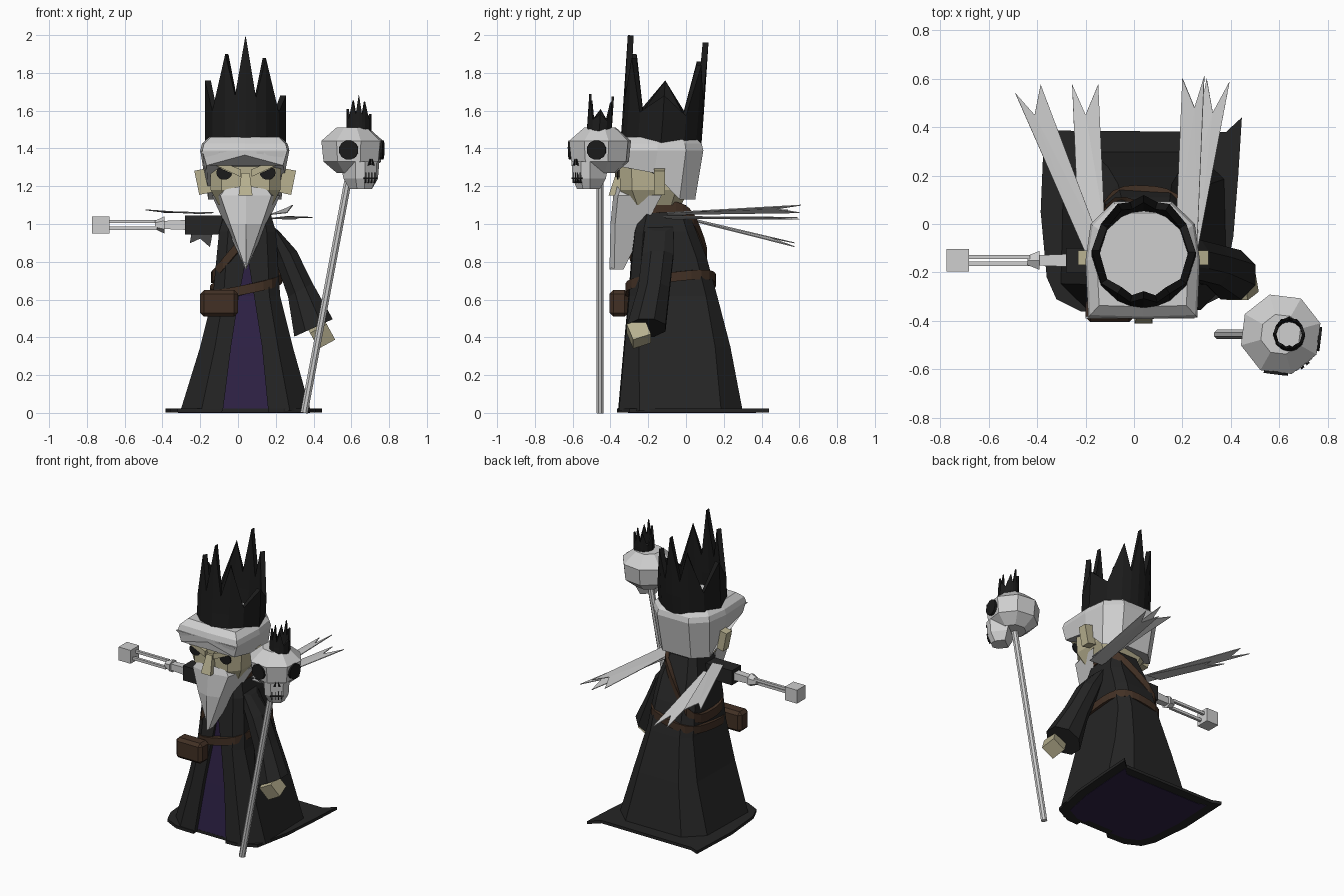
import bpy, bmesh, math
from mathutils import Vector, Matrix

if "Cube" in bpy.data.objects:
    bpy.data.objects.remove(bpy.data.objects["Cube"])


def material(name, r, g, b):
    m = bpy.data.materials.new(name)
    m.diffuse_color = (r, g, b, 1)
    m.use_nodes = True
    m.node_tree.nodes["Principled BSDF"].inputs["Base Color"].default_value = m.diffuse_color
    return m


BLACK = material("black cloth", 0.018, 0.018, 0.018)
COAL = material("coal", 0.011, 0.011, 0.011)
GREY = material("pale grey", 0.62, 0.62, 0.62)
CREAM = material("cream skin", 0.48, 0.44, 0.28)
PURPLE = material("purple lining", 0.028, 0.016, 0.062)
BROWN = material("brown leather", 0.055, 0.03, 0.018)


def make(name, verts, faces, *mats, thick=0):
    me = bpy.data.meshes.new(name)
    me.from_pydata([tuple(v) for v in verts], [], faces)
    bm = bmesh.new()
    bm.from_mesh(me)
    bmesh.ops.recalc_face_normals(bm, faces=bm.faces)
    bm.to_mesh(me)
    bm.free()
    for m in mats:
        me.materials.append(m)
    ob = bpy.data.objects.new(name, me)
    bpy.context.collection.objects.link(ob)
    if thick:
        s = ob.modifiers.new("thickness", "SOLIDIFY")
        s.thickness = thick
        s.offset = 0 if thick < 0.01 else -1
    return ob


def loft(name, rings, *mats, closed=False):
    n, k = len(rings[0]), len(rings)
    faces = [(i * n + j, i * n + (j + 1) % n, (i + 1) % k * n + (j + 1) % n, (i + 1) % k * n + j)
             for i in range(k if closed else k - 1) for j in range(n)]
    if not closed:
        faces += [tuple(range(n)), tuple(range((k - 1) * n, k * n))]
    return make(name, [v for r in rings for v in r], faces, *mats)


def box(name, c, size, mat, rot=None):
    m = rot or Matrix.Identity(3)
    ring = lambda z: [Vector(c) + m @ Vector((x * size[0] / 2, y * size[1] / 2, z * size[2] / 2))
                      for x, y in ((-1, -1), (1, -1), (1, 1), (-1, 1))]
    return loft(name, [ring(-1), ring(1)], mat)


def tube(name, p1, p2, r1, r2, sides, mat):
    p1, p2 = Vector(p1), Vector(p2)
    q = (p2 - p1).to_track_quat('Z', 'Y')
    ring = lambda p, r: [p + q @ Vector((r * math.cos(a), r * math.sin(a), 0))
                         for a in (2 * math.pi * (i + 0.5) / sides for i in range(sides))]
    return loft(name, [ring(p1, r1), ring(p2, r2)], mat)


# Robe: (z, centre x, half width, front y, back y, half width of front opening)
ROWS = [(0.01, .04, .345, -.36, .30, .12), (.35, .045, .245, -.33, .235, .082),
        (.62, .045, .178, -.305, .165, .04), (.82, .048, .162, -.29, .11, .004),
        (.96, .05, .15, -.275, .055, .003), (1.1, .05, .11, -.235, .0, .002)]


def robe_at(z):
    z = min(max(z, ROWS[0][0]), ROWS[-1][0])
    for a, b in zip(ROWS, ROWS[1:]):
        if z <= b[0]:
            t = (z - a[0]) / (b[0] - a[0])
            return [p + (q - p) * t for p, q in zip(a, b)]


def robe_outline(z):
    z, cx, hx, yf, yb, w = robe_at(z)
    c = hx * 0.33
    half = [(w, yf + min(.03, w)), (w, yf), (hx * .68, yf + .005), (hx, yf + c), (hx * .97, yb - c), (hx * .62, yb)]
    return [(cx + x, y, z) for x, y in half] + [(cx - x, y, z) for x, y in reversed(half)]


robe = loft("robe", [robe_outline(r[0]) for r in ROWS], BLACK, PURPLE)
for p in robe.data.polygons:       # recessed front panel shows the lining
    if p.index < 36 and p.index % 12 == 11:
        p.material_index = 1

# Flared hem with a front notch, and the lining underneath
HEM = [(.16, -.33), (.16, -.365), (.24, -.36), (.36, -.30), (.41, -.05), (.43, .2), (.445, .44), (.38, .38),
       (-.31, .385), (-.37, .41), (-.385, .05), (-.36, -.22), (-.32, -.31), (-.22, -.36), (-.085, -.365), (-.085, -.33)]
loft("hem", [[(x, y, z) for x, y in HEM] for z in (0.002, .022)], BLACK)
loft("lining", [[(.04 + (x - .04) * .84, y * .84, z) for x, y in HEM] for z in (0, .005)], PURPLE)


# Belt and shoulder strap hug the robe along tilted planes
def strap(name, height, plane, z0):
    rings = []
    for i in range(28):
        a = 2 * math.pi * i / 28
        z = z0
        for _ in range(12):
            _, cx, hx, yf, yb, _ = robe_at(z)
            cy, hy = (yf + yb) / 2, (yb - yf) / 2
            ca, sa = math.cos(a), math.sin(a)
            k = 1 / (abs(ca) ** 3.2 + abs(sa) ** 3.2) ** (1 / 3.2)
            x, y = cx + hx * k * ca, cy + hy * k * sa
            z = .5 * z + .5 * plane(x, y)
        d = Vector((ca, sa, 0)) * .018
        p = Vector((x, y, z))
        up = Vector((0, 0, height / 2))
        rings.append([p - d - up, p + d - up, p + d + up, p - d + up])
    return loft(name, rings, BROWN, closed=True)


strap("belt", .05, lambda x, y: .68 + .22 * (x - .04) + .12 * (y + .08), .68)
strap("shoulder_strap", .06, lambda x, y: min(1.1, .93 + 1.3 * (x - .04)), .93)
pouch = box("pouch", (-.1, -.355, .58), (.2, .1, .14), BROWN)
bev = pouch.modifiers.new("soft edges", "BEVEL")
bev.width, bev.segments = .02, 1

# Hanging sleeve and hand
def sleeve_ring(c, rx, ry, tilt):
    return [(c[0] + rx * math.cos(a), c[1] + ry * math.sin(a), c[2] + tilt * math.cos(a))
            for a in (math.pi * (i + .5) / 4 for i in range(8))]


loft("sleeve", [sleeve_ring((.17, -.14, 1.0), .05, .08, -.04), sleeve_ring((.255, -.15, .83), .06, .09, .03),
                sleeve_ring((.33, -.17, .65), .07, .09, .04), sleeve_ring((.4, -.21, .45), .11, .11, .05)], BLACK)
box("hand", (.44, -.25, .42), (.1, .1, .1), CREAM, Matrix.Rotation(-.5, 3, 'Y') @ Matrix.Rotation(.35, 3, 'X'))

# Outstretched skeletal arm
box("short_sleeve", (-.18, -.15, .995), (.2, .1, .1), BLACK)
tube("upper_arm", (-.27, -.15, .995), (-.4, -.15, .995), .037, .03, 4, GREY)
tube("elbow", (-.39, -.15, .995), (-.44, -.15, .995), .045, .022, 6, GREY)
for s in (-1, 1):
    box("forearm_rod", (-.56, -.15 + s * .014, .995 + s * .018), (.26, .018, .018), GREY)
box("bone_hand", (-.727, -.15, .995), (.092, .092, .092), GREY)

# Torn scarf tails trailing behind: root edge, two tips, notch
TAILS = [((-.2, -.12, 1.055), (-.13, -.1, 1.06), (-.385, .575, 1.06), (-.41, .45, 1.065), (-.49, .54, 1.075)),
         ((-.23, -.02, 1.04), (-.12, -.02, 1.03), (-.148, .575, .88), (-.2, .45, .925), (-.255, .575, .9)),
         ((.17, -.1, 1.05), (.26, -.1, 1.06), (.29, .61, 1.1), (.25, .48, 1.08), (.2, .6, 1.06)),
         ((.17, -.1, 1.03), (.26, -.12, 1.04), (.395, .59, 1.035), (.325, .46, 1.035), (.3, .6, 1.025))]
for t in TAILS:
    make("scarf_tail", t, [(0, 1, 3), (0, 3, 4), (1, 2, 3)], GREY, thick=.005)

# Head, ears, nose and eyes
def head_ring(z, s):
    half = [(.13, -.355), (.19, -.29), (.19, -.05), (.12, .02)]
    return [(.04 + x * s, -.16 + (y + .16) * s, z) for x, y in half + [(-x, y) for x, y in reversed(half)]]


loft("head", [head_ring(1.1, .75), head_ring(1.18, .97), head_ring(1.4, 1)], CREAM)
for s in (-1, 1):
    box("ear", (.038 + s * .222, -.14, 1.225), (.07, .06, .13), CREAM, Matrix.Rotation(s * .2, 3, 'Y'))
    # scowling eye: disc with its top cut on a slope
    pts = []
    for i in range(14):
        a = 2 * math.pi * i / 14
        x, z = .042 * math.cos(a), .038 * math.sin(a)
        pts.append((.042 + s * (.115 + x), -.361, 1.272 + min(z, .014 + .45 * x)))
    make("eye", pts, [tuple(range(14))], COAL, thick=.008)
    # sloping brow
    make("brow", [(.042 + s * x, y, z) for x, z in ((.03, 1.25), (.17, 1.315), (.17, 1.345), (.03, 1.29))
                  for y in (-.35, -.377)],
         [(0, 2, 4, 6), (1, 3, 5, 7), (0, 1, 3, 2), (2, 3, 5, 4), (4, 5, 7, 6), (6, 7, 1, 0)], CREAM)
loft("nose", [[(.04 + x * w, y, z) for x, y in ((-1, -.33), (-1, f), (1, f), (1, -.33))]
              for z, w, f in ((1.15, .037, -.41), (1.27, .022, -.37))], CREAM)

# Beard: tapering wedge with a pointed tip
loft("beard", [[(.042 + x * w, y, z + dz * abs(x)) for x, y in ((-1, b + .07), (-.75, f + .025), (0, f), (.75, f + .025),
                                                          (1, b + .07), (.6, b), (-.6, b))]
               for z, w, f, b, dz in ((.76, .002, -.405, -.4, 0), (1.0, .112, -.4, -.28, 0),
                                      (1.15, .18, -.385, -.2, 0), (1.205, .15, -.372, -.2, -.03))], GREY)

# Hair: cap dropping lower at the back
OUT = [(0, -.392), (.225, -.385), (.236, -.15), (.215, 0), (.12, .092)]
OUT += [(-x, y) for x, y in reversed(OUT[1:])]


def hair_low(x, y):
    if y < -.39:
        return 1.365
    return 1.31 if y < -.3 else 1.27 if y < -.1 else 1.13


def hair_ring(s, zf, shift=0):
    return [(.036 + x * s, -.14 + (y + .14) * s + shift, zf(x, y)) for x, y in OUT]


loft("hair", [hair_ring(.9, hair_low, -.02), hair_ring(1, lambda x, y: 1.39), hair_ring(.96, lambda x, y: 1.425),
              hair_ring(.8, lambda x, y: 1.46)], GREY)
# Ragged fringe
for x, w, d in ((-.15, .05, .07), (-.07, .045, .05), (.02, .05, .045), (.1, .04, .06), (.19, .06, .07)):
    make("fringe_lock", [(x - w, -.385, 1.385), (x + w, -.385, 1.385), (x + w * .5, -.372, 1.385 - d)],
         [(0, 1, 2)], GREY, thick=.008)

# Spiked crowns
SPIKES = [(0, .6), (15, .28), (30, .5), (55, .2), (90, .36), (125, .18), (150, .46), (165, .26), (180, .56)]


def crown(name, c, r, k):
    pts = SPIKES + [(360 - a, h * (.78 if a == 90 else .96)) for a, h in reversed(SPIKES[1:-1])]
    n = len(pts)
    low, mid, top = [], [], []
    for a, h in pts:
        a = math.radians(a)
        x, y = -math.sin(a) * r, -math.cos(a) * r
        low.append((c[0] + x, c[1] + y, c[2]))
        mid.append((c[0] + x, c[1] + y + .012 * k, c[2] + .15 * k))
        top.append((c[0] + x, c[1] + y + .07 * h * k, c[2] + h * k))
    faces = [(i + o, (i + 1) % n + o, (i + 1) % n + n + o, i + n + o) for o in (0, n) for i in range(n)]
    make(name, low + mid + top, faces, COAL, thick=.028 * k + .003)


crown("crown", (.04, -.135, 1.4), .215, 1)
crown("staff_crown", (.64, -.46, 1.49), .066, .33)

# Staff with skull
tube("staff", (.35, -.455, 0), (.59, -.455, 1.27), .021, .021, 8, GREY)
C, YAW = Vector((.605, -.455, 1.39)), Matrix.Rotation(math.radians(38), 3, 'Z')


def skull_pt(x, y, z):          # local front faces -y
    return C + YAW @ Vector((x, y, z))


def oct_ring(z, r):
    return [skull_pt(r * math.cos(a), r * math.sin(a), z) for a in (math.pi * (i + .5) / 4 for i in range(8))]


loft("skull", [oct_ring(-.12, .085), oct_ring(-.06, .158), oct_ring(.05, .17), oct_ring(.122, .085)], GREY)
loft("skull_jaw", [[skull_pt(x * w, y, z) for x, y in ((-1, b), (-1, f + .03), (-.5, f), (.5, f), (1, f + .03), (1, b))]
                   for z, w, f, b in ((-.205, .05, -.135, -.04), (-.15, .075, -.155, -.02), (-.06, .08, -.16, 0))], GREY)
for s in (-1, 1):
    a = math.radians(45 * s)
    d = Vector((math.sin(a), -math.cos(a), -.02))
    e = Vector((0, 0, .005)) + d * .14
    tube("skull_eye", skull_pt(*e), skull_pt(*(e + d * .026)), .052, .052, 12, COAL)
    make("skull_nostril", [skull_pt(s * x, -.163, z) for x, z in ((.006, -.045), (.006, -.078), (.022, -.08))],
         [(0, 1, 2)], COAL, thick=.008)
# Tooth lines
box("mouth_line", skull_pt(0, -.153, -.148), (.085, .012, .007), COAL, YAW)
for x in (-.03, -.01, .01, .03):
    box("tooth_line", skull_pt(x, -.153, -.145), (.005, .013, .055), COAL, YAW)
